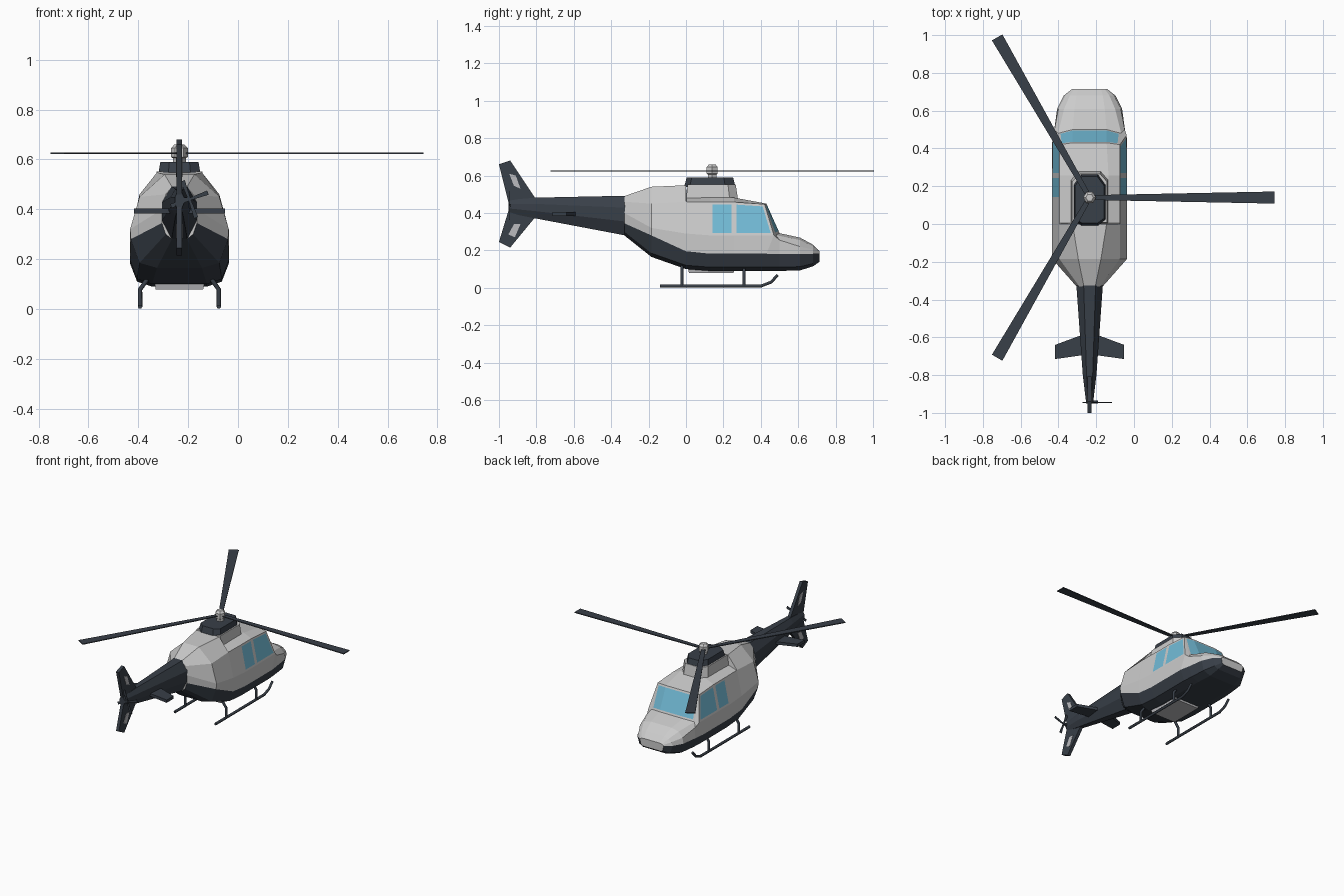
import bpy, bmesh, math

if "Cube" in bpy.data.objects:
    bpy.data.objects.remove(bpy.data.objects["Cube"])

CX = -0.235          # centre line of the fuselage
HUB_Y = 0.14         # main rotor axis


def material(name, rgb):
    m = bpy.data.materials.new(name)
    m.diffuse_color = (*rgb, 1)
    m.use_nodes = True
    m.node_tree.nodes["Principled BSDF"].inputs["Base Color"].default_value = m.diffuse_color
    return m


white = material("light_paint", (0.78, 0.78, 0.78))
dark = material("dark_paint", (0.04, 0.05, 0.065))
glass = material("window_blue", (0.17, 0.5, 0.68))
grey = material("panel_grey", (0.5, 0.5, 0.52))


def finish(bm, name, mats):
    me = bpy.data.meshes.new(name)
    bm.to_mesh(me)
    bm.free()
    ob = bpy.data.objects.new(name, me)
    ob.location.x = CX
    for m in mats:
        me.materials.append(m)
    bpy.context.collection.objects.link(ob)
    return ob


def skin(rings):
    """Bridge equal-length rings of points, cap the ends; returns bmesh and face grid."""
    bm = bmesh.new()
    vs = [[bm.verts.new(p) for p in r] for r in rings]
    n = len(rings[0])
    grid = [[bm.faces.new((a[j], a[(j + 1) % n], b[(j + 1) % n], b[j])) for j in range(n)]
            for a, b in zip(vs, vs[1:])]
    bm.faces.new(vs[0])
    bm.faces.new(vs[-1])
    bmesh.ops.recalc_face_normals(bm, faces=bm.faces)
    return bm, grid


def solid(name, rings, mat):
    return finish(skin(rings)[0], name, [mat])


def section(y, half):
    """Symmetric cross-section from (x, z[, y shift]) points, bottom to top."""
    r = [(p[0], y + (p[2] if len(p) > 2 else 0), p[1]) for p in half]
    return r + [(-x, yy, z) for x, yy, z in reversed(r)]


def mirror_xy(half):
    return half + [(-x, y) for x, y in reversed(half)]


def stack(name, half, levels, mat, cy=0.0):
    """Stack of scaled plan outlines, levels = (z, scale)."""
    pts = mirror_xy(half)
    return solid(name, [[(x * s, cy + (y - cy) * s, z) for x, y in pts] for z, s in levels], mat)


def plate(name, yz, half_width, mat, x=0.0):
    return solid(name, [[(x + s * half_width, y, z) for y, z in yz] for s in (-1, 1)], mat)


# Fuselage: lofted shell, dark belly band, inset windows
low = [(0.11, 0.09), (0.17, 0.11), (0.198, 0.182)]
cabin = low + [(0.198, 0.28), (0.16, 0.458), (0.10, 0.482)]
secs = [
    section(-0.33, [(0.03, 0.28), (0.055, 0.30), (0.07, 0.345), (0.07, 0.40), (0.055, 0.46), (0.03, 0.49)]),
    section(-0.185, [(0.09, 0.165), (0.16, 0.185), (0.195, 0.28), (0.198, 0.32), (0.16, 0.45), (0.06, 0.54)]),
    section(0.0, [(0.11, 0.10), (0.17, 0.12), (0.198, 0.195), (0.198, 0.29), (0.16, 0.46), (0.09, 0.548)]),
    section(0.004, [(0.11, 0.10), (0.17, 0.12), (0.198, 0.195), (0.198, 0.29), (0.16, 0.46), (0.09, 0.482)]),
    section(0.13, cabin),
    section(0.257, cabin),
    section(0.43, low + [(0.196, 0.28, 0.04), (0.16, 0.447, -0.01), (0.09, 0.45)]),
    section(0.50, [(0.11, 0.09), (0.165, 0.11), (0.187, 0.18), (0.186, 0.255), (0.167, 0.282, -0.02), (0.09, 0.292)]),
    section(0.61, [(0.10, 0.093), (0.155, 0.113), (0.172, 0.18), (0.165, 0.22), (0.135, 0.255), (0.08, 0.268)]),
    section(0.68, [(0.09, 0.115), (0.12, 0.13), (0.137, 0.182), (0.127, 0.205), (0.105, 0.222), (0.07, 0.23)]),
    section(0.715, [(0.075, 0.14), (0.085, 0.15), (0.092, 0.182), (0.088, 0.188), (0.08, 0.192), (0.06, 0.195)]),
]
bm, grid = skin(secs)
side, front = [], []
for i, row in enumerate(grid):
    for j, f in enumerate(row):
        k = min(j, 10 - j)
        f.material_index = 1 if k < 2 else 0
        if k == 3 and i in (4, 5):
            side.append(f)
        if k >= 4 and i == 6:
            front.append(f)
bmesh.ops.inset_individual(bm, faces=side, thickness=0.013, use_even_offset=True)
bmesh.ops.inset_region(bm, faces=front, thickness=0.013, use_even_offset=True)
for f in side + front:
    f.material_index = 2
finish(bm, "fuselage", [white, dark, glass])

# Engine housing and rotor pylon on the roof
stack("engine_housing", [(0.10, 0.0), (0.10, 0.235), (0.06, 0.28)], [(0.46, 1), (0.552, 0.92)], white, 0.1)
stack("rotor_pylon", [(0.045, -0.01), (0.085, 0.02), (0.085, 0.21), (0.045, 0.265)],
      [(0.54, 1), (0.59, 0.9)], dark, 0.13)

# Belly panel
stack("belly_panel", [(0.10, 0.01), (0.10, 0.26)], [(0.105, 1), (0.078, 0.95)], grey, 0.135)


# Tail boom
def boom(y, w, z0, z1):
    h = z1 - z0
    return section(y, [(w * 0.45, z0), (w, z0 + h * 0.35), (w, z0 + h * 0.7), (w * 0.45, z1)])


solid("tail_boom", [boom(-0.325, 0.07, 0.28, 0.492), boom(-0.80, 0.036, 0.37, 0.482),
                    boom(-0.95, 0.018, 0.40, 0.47)], dark)

# Tail fins with light panels
plate("upper_fin", [(-0.80, 0.47), (-0.94, 0.68), (-1.0, 0.66), (-0.95, 0.46)], 0.011, dark)
plate("lower_fin", [(-0.80, 0.385), (-0.94, 0.215), (-1.0, 0.245), (-0.95, 0.41)], 0.011, dark)
plate("upper_fin_panel", [(-0.945, 0.61), (-0.91, 0.60), (-0.885, 0.53), (-0.92, 0.545)], 0.013, grey)
plate("lower_fin_panel", [(-0.92, 0.34), (-0.885, 0.34), (-0.915, 0.27), (-0.95, 0.285)], 0.013, grey)

# Horizontal stabilisers
for s, name in ((-1, "left"), (1, "right")):
    solid(name + "_stabiliser", [[(s * x, y, z) for x, y in
          ((0.02, -0.58), (0.075, -0.60), (0.183, -0.64), (0.183, -0.715), (0.04, -0.695), (0.02, -0.69))]
          for z in (0.384, 0.404)], dark)


# Rotor blades
def blade(name, angle, r0, r1, w0, w1, thick, place):
    c, s = math.cos(angle), math.sin(angle)
    pts = [(r0, -w0), (r1, -w1), (r1, w1), (r0, w0)]
    solid(name, [[place(u * c - v * s, u * s + v * c, t) for u, v in pts]
                 for t in (-thick, thick)], dark)


for i in range(3):
    blade(f"main_blade_{i + 1}", i * math.tau / 3, 0.02, 0.979, 0.013, 0.032, 0.003,
          lambda u, v, t: (u, HUB_Y + v, 0.625 + t))
for i in range(4):
    blade(f"tail_blade_{i + 1}", math.radians(20) + i * math.pi / 2, 0.0, 0.079, 0.005, 0.009, 0.002,
          lambda u, v, t: (0.04 + u, -0.945 + t, 0.44 + v))
plate("tail_rotor_shaft", [(-0.95, 0.433), (-0.935, 0.433), (-0.935, 0.447), (-0.95, 0.447)], 0.022, dark, 0.022)

# Rotor hub: six-sided tapered cap
solid("rotor_hub", [[(r * math.cos(a * math.pi / 3), HUB_Y + r * math.sin(a * math.pi / 3), z) for a in range(6)]
                    for r, z in ((0.026, 0.585), (0.026, 0.605), (0.034, 0.61), (0.034, 0.645), (0.02, 0.66))], white)


# Landing skids and struts
def tube(name, pts, radius):
    cu = bpy.data.curves.new(name, "CURVE")
    cu.dimensions = "3D"
    cu.bevel_depth = radius
    cu.bevel_resolution = 1
    cu.use_fill_caps = True
    sp = cu.splines.new("POLY")
    sp.points.add(len(pts) - 1)
    for p, co in zip(sp.points, pts):
        p.co = (*co, 1)
    cu.materials.append(dark)
    ob = bpy.data.objects.new(name, cu)
    ob.location.x = CX
    bpy.context.collection.objects.link(ob)


for s, name in ((-1, "left"), (1, "right")):
    tube(name + "_skid", [(s * 0.158, y, z) for y, z in
         ((-0.14, 0.009), (0.40, 0.009), (0.455, 0.03), (0.49, 0.068))], 0.009)
    for y, end in ((-0.022, "rear"), (0.31, "front")):
        tube(f"{name}_{end}_strut", [(s * 0.158, y, 0.009), (s * 0.158, y, 0.078), (s * 0.125, y, 0.125)], 0.009)
